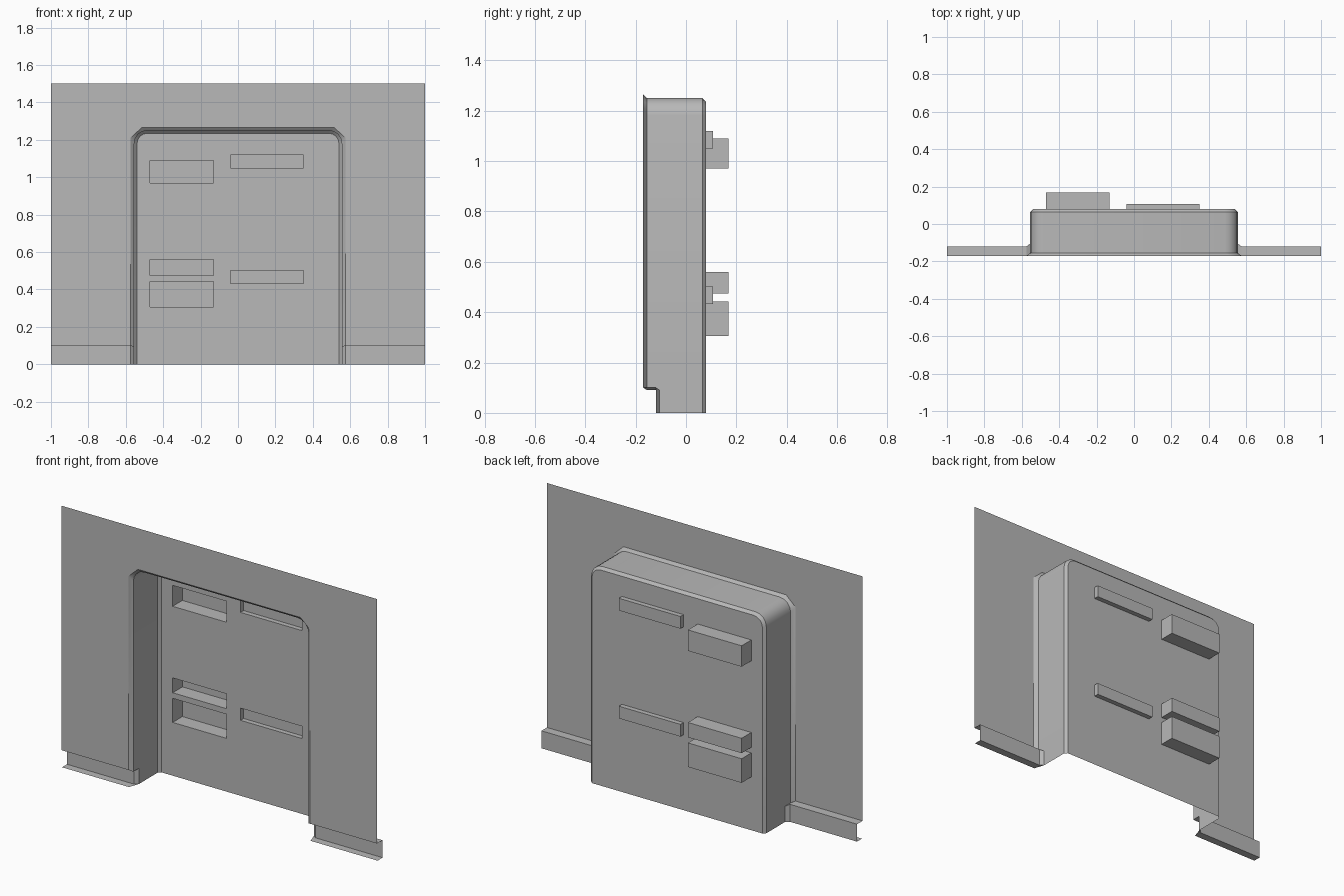
import bpy, bmesh
from math import sin, cos, pi

cube = bpy.data.objects.get("Cube")
if cube:
    bpy.data.objects.remove(cube, do_unlink=True)

grey = bpy.data.materials.new("plain grey")
grey.use_nodes = True
colour = (0.48, 0.48, 0.48, 1)
grey.diffuse_color = colour
grey.node_tree.nodes["Principled BSDF"].inputs["Base Color"].default_value = colour


def finish(bm, name):
    """Weld, turn the sheet towards the front and make it an object."""
    bmesh.ops.remove_doubles(bm, verts=bm.verts, dist=0.0001)
    bmesh.ops.recalc_face_normals(bm, faces=bm.faces)
    if sum(f.normal.y * f.calc_area() for f in bm.faces) > 0:
        bmesh.ops.reverse_faces(bm, faces=bm.faces)
    mesh = bpy.data.meshes.new(name)
    bm.to_mesh(mesh)
    bm.free()
    mesh.materials.append(grey)
    obj = bpy.data.objects.new(name, mesh)
    bpy.context.collection.objects.link(obj)
    bpy.ops.object.select_all(action='DESELECT')
    obj.select_set(True)
    bpy.context.view_layer.objects.active = obj
    bpy.ops.object.shade_smooth_by_angle(angle=pi / 7)
    return obj


def face(bm, points):
    return bm.faces.new([bm.verts.new(p) for p in points])


def bridge(bm, a, b):
    """Quads between two open point rows."""
    for i in range(len(a) - 1):
        face(bm, (a[i], a[i + 1], b[i + 1], b[i]))


def mirrored(half, y):
    """Right half of an arch outline, continued down the left side."""
    pts = half + [(-x, z) for x, z in reversed(half)]
    return [(x, y, z) for x, z in pts]


SEGMENTS = 4
CX, CZ = 0.485, 1.18        # corner centre of the niche
FRONT, BACK, KICK = -0.17, 0.08, 0.1


def rounded(radius, bottom):
    steps = [i / SEGMENTS * pi / 2 for i in range(SEGMENTS + 1)]
    return [(CX + radius, bottom)] + [(CX + radius * cos(a), CZ + radius * sin(a)) for a in steps]


# Opening edge in the wall, with a straight cut at each top corner
cut = [(0.575 - 0.06 * t, 1.21 + 0.055 * t) for t in (i / SEGMENTS for i in range(SEGMENTS + 1))]
opening = mirrored([(0.575, KICK)] + cut, FRONT)

# Wall sheet
bm = bmesh.new()
face(bm, opening + [(-1, FRONT, KICK), (-1, FRONT, 1.5), (1, FRONT, 1.5), (1, FRONT, KICK)])
finish(bm, "wall_panel")

# Niche: bevelled lip, side walls, bevelled rear edge
bm = bmesh.new()
side, rear = rounded(0.07, 0.09), rounded(0.055, 0.09)
rows = [opening, mirrored(side, -0.155), mirrored(side, -0.105),
        mirrored(side, 0.065), mirrored(rear, BACK)]
for a, b in zip(rows, rows[1:]):
    bridge(bm, a, b)
for s in (-1, 1):
    x, xo, xr = s * 0.555, s * 0.575, s * 0.54
    low = [(x, -0.105), (x, 0.065), (xr, BACK)]
    bridge(bm, [(u, y, 0) for u, y in low], [(u, y, 0.09) for u, y in low])
    # bevel following the kick recess
    bridge(bm, [(xo, FRONT, KICK), (xo, -0.12, KICK), (xo, -0.12, 0)],
           [(x, -0.155, 0.09), (x, -0.105, 0.09), (x, -0.105, 0)])
finish(bm, "niche_surround")

# Slots as x0, x1, z0, z1, rear depth
slots = [(-0.47, -0.13, z0, z1, 0.168) for z0, z1 in ((0.97, 1.09), (0.475, 0.56), (0.305, 0.443))]
slots += [(-0.04, 0.35, z, z + 0.07, 0.108) for z in (0.432, 1.05)]


def slot_ring(x0, x1, z0, z1, y):
    return [(x0, y, z0), (x1, y, z0), (x1, y, z1), (x0, y, z1)]


# Back panel with the slot openings left out
bm = bmesh.new()
rings = [mirrored(rounded(0.055, 0), BACK)] + [slot_ring(*s[:4], BACK) for s in slots]
for ring in rings:
    verts = [bm.verts.new(p) for p in ring]
    for i, v in enumerate(verts):
        bm.edges.new((v, verts[i - 1]))
bmesh.ops.triangle_fill(bm, edges=bm.edges[:], use_beauty=True, normal=(0, -1, 0))
finish(bm, "niche_back")

# Slot pockets
bm = bmesh.new()
for s in slots:
    a, b = slot_ring(*s[:4], BACK), slot_ring(*s)
    bridge(bm, a + a[:1], b + b[:1])
    face(bm, b)
finish(bm, "slot_pockets")

# Recessed kick strips with a floor lip, one each side of the niche
for s, name in ((1, "left_kick_strip"), (-1, "right_kick_strip")):
    bm = bmesh.new()
    profile = [(FRONT, KICK), (-0.12, KICK), (-0.12, 0), (-0.165, 0)]
    bridge(bm, [(s, y, z) for y, z in profile], [(s * 0.575, y, z) for y, z in profile])
    face(bm, [(s * 0.575, -0.165, 0), (s * 0.575, -0.12, 0), (s * 0.555, -0.105, 0)])
    finish(bm, name)
